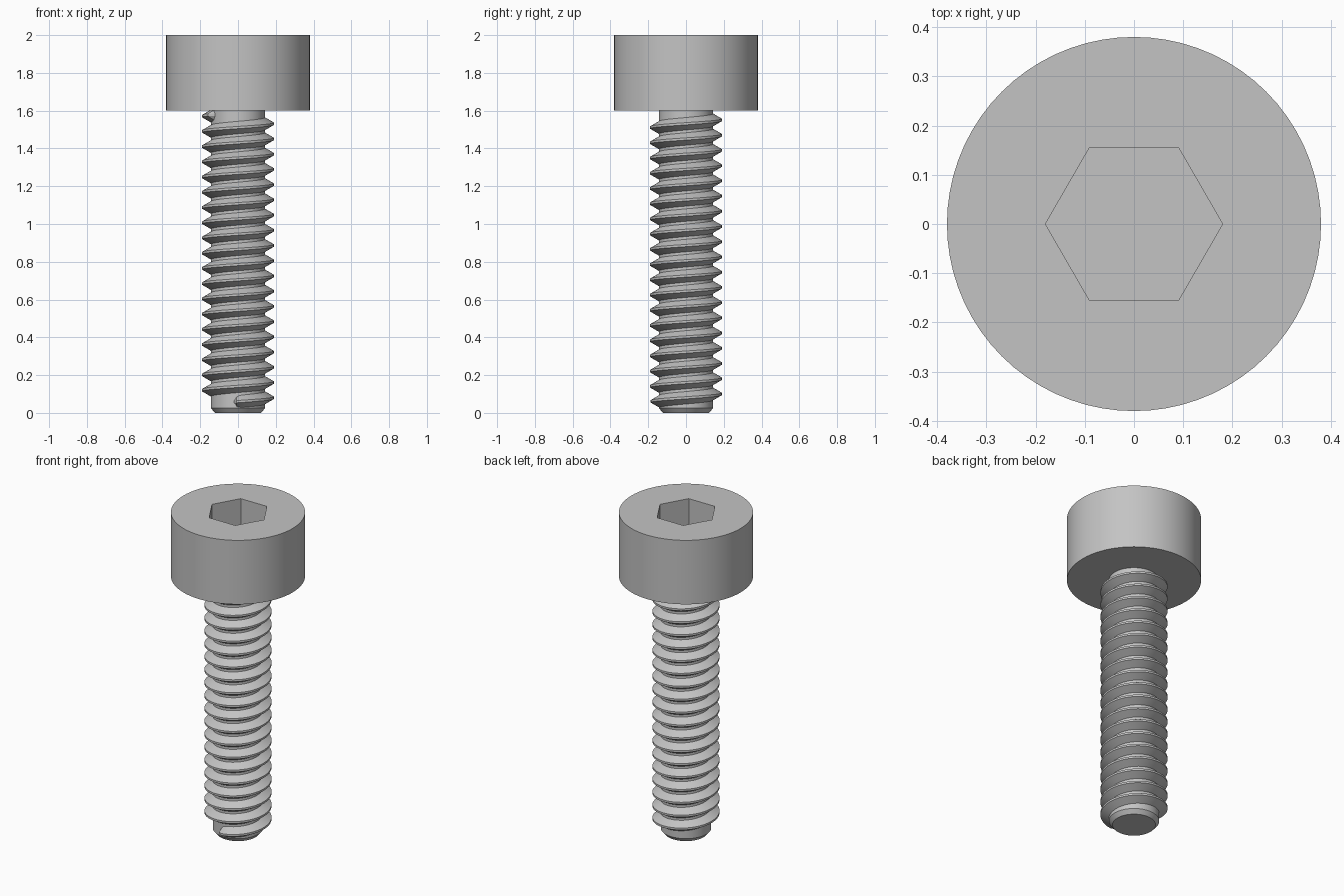
import bpy, bmesh
from math import sin, cos, pi, radians, sqrt

if "Cube" in bpy.data.objects:
    bpy.data.objects.remove(bpy.data.objects["Cube"], do_unlink=True)

steel = bpy.data.materials.new("grey steel")
steel.use_nodes = True
grey = (0.55, 0.55, 0.55, 1)
steel.diffuse_color = grey
steel.node_tree.nodes["Principled BSDF"].inputs["Base Color"].default_value = grey

SEGMENTS = 72


def loft(name, rings, closed=False):
    """Skin a list of point rings, cap both ends and shade smooth by angle."""
    bm = bmesh.new()
    loops = [[bm.verts.new(p) for p in ring] for ring in rings]
    for a, b in zip(loops, loops[1:]):
        n = len(a)
        for i in range(n):
            j = (i + 1) % n
            bm.faces.new((a[i], a[j], b[j], b[i]))
    bm.faces.new(loops[0])
    bm.faces.new(loops[-1])
    bmesh.ops.recalc_face_normals(bm, faces=bm.faces[:])
    mesh = bpy.data.meshes.new(name)
    bm.to_mesh(mesh)
    bm.free()
    mesh.materials.append(steel)
    obj = bpy.data.objects.new(name, mesh)
    bpy.context.collection.objects.link(obj)
    bpy.ops.object.select_all(action="DESELECT")
    obj.select_set(True)
    bpy.context.view_layer.objects.active = obj
    bpy.ops.object.shade_smooth_by_angle(angle=radians(25))
    return obj


def ring(radius, z):
    angles = [2 * pi * i / SEGMENTS for i in range(SEGMENTS)]
    return [(radius * cos(a), radius * sin(a), z) for a in angles]


def hex_ring(corner, z):
    """Hexagon outline with the same point count as the round rings."""
    points = []
    for i in range(SEGMENTS):
        a = 2 * pi * i / SEGMENTS
        within = radians((i * 360 / SEGMENTS) % 60 - 30)
        r = corner * cos(pi / 6) / cos(within)
        points.append((r * cos(a), r * sin(a), z))
    return points


# Cylindrical head with hexagonal socket
loft("socket_head", [ring(0.38, 1.6), ring(0.38, 2.0),
                     hex_ring(0.18, 2.0), hex_ring(0.18, 1.8)])

# Shank with chamfered tip
loft("shank", [ring(0.122, 0), ring(0.143, 0.025), ring(0.143, 1.61)])

# Helical thread, sunk into the shank at both ends
PITCH = 0.0806
START, END = -100, 18 * 360 + 214
STEPS = 906
RUNOUT = 20
profile = [(0.135, -0.0376), (0.19, -0.006), (0.19, 0.006), (0.135, 0.0376)]
sections = []
for i in range(STEPS + 1):
    deg = START + (END - START) * i / STEPS
    near = min(1, (deg - START) / RUNOUT, (END - deg) / RUNOUT)
    sink = 0.055 * (1 - sqrt(max(0, 1 - (1 - near) ** 2)))
    a = radians(deg)
    z = 0.08 + PITCH * deg / 360
    sections.append([((r - sink) * cos(a), (r - sink) * sin(a), z + dz)
                     for r, dz in profile])
loft("thread", sections)
